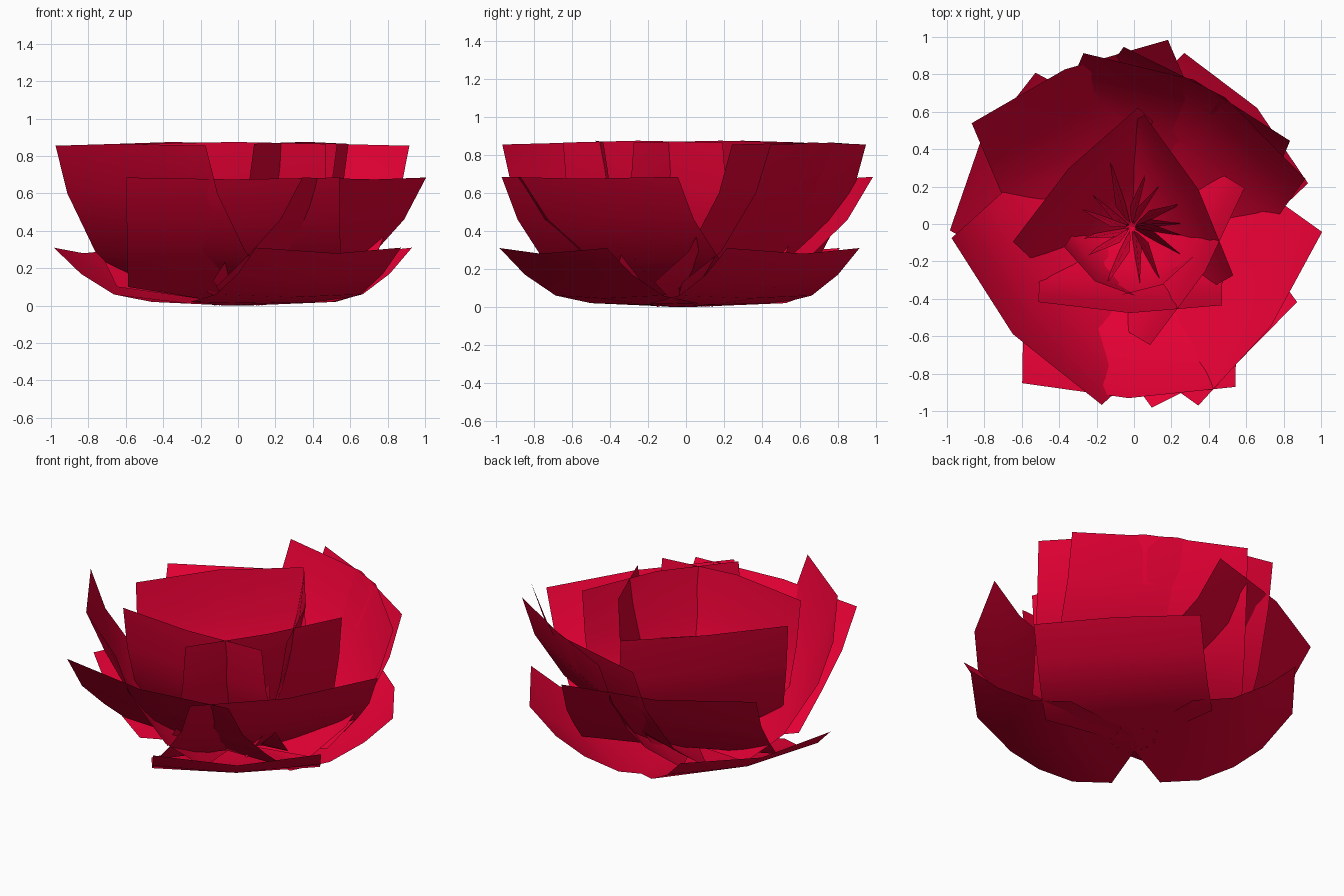
import bpy, math, random

if "Cube" in bpy.data.objects:
    bpy.data.objects.remove(bpy.data.objects["Cube"])
random.seed(4)

red = bpy.data.materials.new("petal_red")
red.diffuse_color = (0.8, 0.0, 0.035, 1)
red.use_nodes = True
red.node_tree.nodes["Principled BSDF"].inputs["Base Color"].default_value = red.diffuse_color
SHIFT = (-0.013, -0.016)  # keeps the flower centred


def sheet(name, verts, faces):
    me = bpy.data.meshes.new(name)
    me.from_pydata(verts, [], faces)
    me.polygons.foreach_set("use_smooth", [True] * len(faces))
    me.materials.append(red)
    bpy.context.collection.objects.link(bpy.data.objects.new(name, me))


def petal(name, angle, rows, half_width, bulge, lift=0.0, base=0.14):
    """Curved strip: rows are (distance from axis, height), creased along the middle."""
    a = math.radians(angle)
    u, v = (math.cos(a), math.sin(a)), (-math.sin(a), math.cos(a))
    verts, faces = [], []
    last = len(rows) - 1
    for i, (r, z) in enumerate(rows):
        w = half_width * (base if i == 0 else 1)
        for s in (-1, 0, 1):
            mid = s == 0
            d = r + (bulge * i / last if mid else 0)
            h = z + (lift * i / last if mid else 0)
            verts.append((u[0] * d + v[0] * w * s + SHIFT[0],
                          u[1] * d + v[1] * w * s + SHIFT[1], max(h, 0)))
    for i in range(last):
        for j in range(2):
            k = i * 3 + j
            faces.append((k, k + 1, k + 4, k + 3))
    sheet(name, verts, faces)


# layers: name, half width, bulge, lift, profile, petal directions
layers = [
    ("low_petal", 0.48, 0.08, -0.03,
     [(-0.01, 0), (0.25, 0.02), (0.48, 0.06), (0.68, 0.17), (0.845, 0.31)],
     [-54, 43.5, 151.5]),
    ("middle_petal", 0.57, 0.07, -0.01,
     [(0.0, 0.02), (0.28, 0.10), (0.49, 0.27), (0.70, 0.46), (0.845, 0.685)],
     [-91, -35.5, 113]),
    ("tall_petal", 0.60, 0.10, 0.01,
     [(0.0, 0.02), (0.25, 0.13), (0.47, 0.29), (0.67, 0.60), (0.755, 0.855)],
     [222, 67, 54]),
    ("inner_petal", 0.49, 0.05, 0.01,
     [(0.02, 0.03), (0.15, 0.13), (0.28, 0.30), (0.37, 0.60), (0.41, 0.865)],
     [-91, -31, 137]),
    ("inner_side_petal", 0.49, 0.06, 0.01,
     [(0.02, 0.03), (0.12, 0.13), (0.23, 0.30), (0.31, 0.60), (0.35, 0.865)],
     [29]),
    ("heart_petal", 0.24, 0.06, 0.0,
     [(0.01, 0.02), (0.12, 0.07), (0.21, 0.17), (0.27, 0.32), (0.29, 0.50)],
     [-62, 236]),
]
for name, w, bulge, lift, rows, angles in layers:
    for n, ang in enumerate(angles):
        petal(f"{name}_{n + 1}", ang, rows, w, bulge, lift)

# thin upright blades radiating from the centre, poking out at the base
for n in range(14):
    a = math.radians(n * 137.5)
    k = random.uniform(0.75, 1.1)
    outline = [(0.02, 0.06, 0.0), (0.15, 0.0, 0.0), (0.05, 0.22, 0.02), (0.26, 0.13, 0.0),
               (0.12, 0.36, 0.05), (0.34, 0.34, 0.02)]
    verts = [(k * (r * math.cos(a) - t * math.sin(a)) + SHIFT[0],
              k * (r * math.sin(a) + t * math.cos(a)) + SHIFT[1], k * z) for r, z, t in outline]
    sheet(f"centre_blade_{n + 1}", verts, [(0, 1, 3, 2), (2, 3, 5, 4)])
